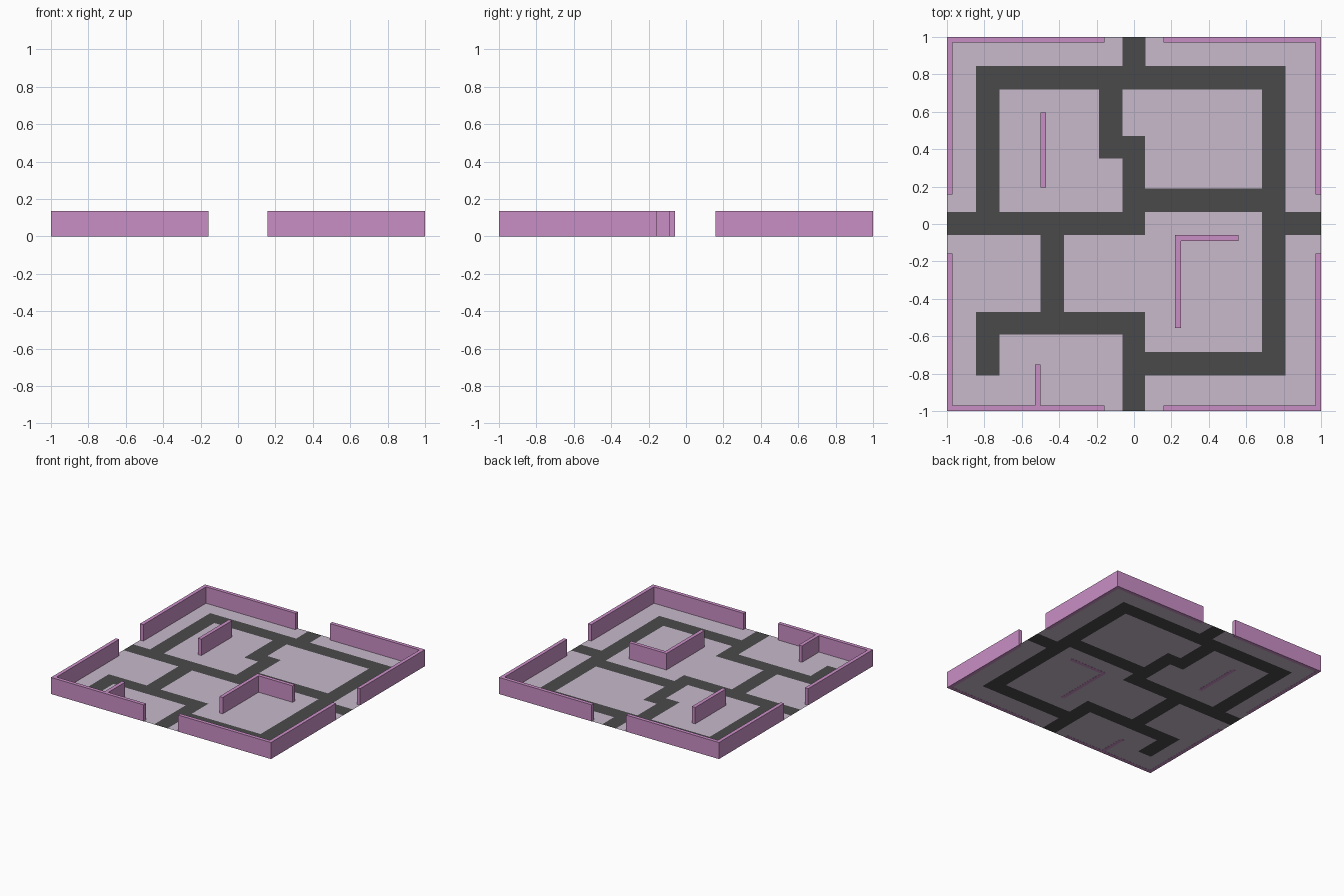
import bpy, bmesh

if "Cube" in bpy.data.objects:
    bpy.data.objects.remove(bpy.data.objects["Cube"])

H = 0.136    # wall height
T = 0.03     # wall thickness
FLOOR = 0.001


def material(name, rgb):
    m = bpy.data.materials.new(name)
    lin = [(c / 255 / 12.92) if c < 10 else ((c / 255 + 0.055) / 1.055) ** 2.4 for c in rgb]
    m.diffuse_color = (*lin, 1)
    m.use_nodes = True
    m.node_tree.nodes["Principled BSDF"].inputs["Base Color"].default_value = m.diffuse_color
    return m


GROUND = material("ground_mauve", (200, 186, 204))
PATH = material("path_dark", (74, 74, 74))
WALL = material("wall_pink", (202, 143, 198))


def finish(name, bm, mat):
    me = bpy.data.meshes.new(name)
    bm.to_mesh(me)
    bm.free()
    me.materials.append(mat)
    ob = bpy.data.objects.new(name, me)
    bpy.context.collection.objects.link(ob)
    return ob


def wall(name, outline):
    """Extrude a flat outline up to wall height."""
    bm = bmesh.new()
    face = bm.faces.new([bm.verts.new((x, y, 0)) for x, y in outline])
    top = bmesh.ops.extrude_face_region(bm, geom=[face])["geom"]
    bmesh.ops.translate(bm, vec=(0, 0, H), verts=[v for v in top if isinstance(v, bmesh.types.BMVert)])
    bmesh.ops.recalc_face_normals(bm, faces=bm.faces[:])
    return finish(name, bm, WALL)


def box(x0, x1, y0, y1):
    return [(x0, y0), (x1, y0), (x1, y1), (x0, y1)]


def ell(x, y, ex, ey, sx, sy):
    """L outline: corner (x, y), arm ends ex / ey, inward directions sx / sy."""
    return [(x, y), (ex, y), (ex, y + sy * T), (x + sx * T, y + sy * T), (x + sx * T, ey), (x, ey)]


# Four corner walls, leaving a gate in the middle of each side
for sx, side in ((-1, "left"), (1, "right")):
    for sy, end in ((-1, "front"), (1, "back")):
        wall(f"corner_wall_{end}_{side}", ell(sx, sy, sx * 0.157, sy * 0.157, -sx, -sy))

# Inner walls
wall("inner_wall_straight", box(-0.5, -0.47, 0.195, 0.595))
wall("inner_wall_angled", ell(0.22, -0.06, 0.56, -0.555, 1, -1))
wall("inner_wall_front_stub", box(-0.53, -0.5, -1 + T, -0.75))

# Dark path strips (x0, x1, y0, y1)
strips = [
    (-0.0625, 0.0625, 0.72, 1),             # back gate
    (-0.845, 0.81, 0.72, 0.845),            # back run
    (-0.845, -0.72, -0.06, 0.845),          # left run
    (-1, 0.06, -0.06, 0.065),               # left gate
    (0.685, 0.81, -0.81, 0.845),            # right run
    (0.06, 0.81, 0.065, 0.19),              # right link
    (0.685, 1, -0.06, 0.065),               # right gate
    (-0.0625, 0.06, -0.06, 0.47),           # centre run
    (-0.1875, -0.0625, 0.35, 0.72),         # jog
    (-0.5, -0.375, -0.47, -0.06),           # lower link
    (-0.845, 0.06, -0.59, -0.47),           # lower run
    (-0.845, -0.72, -0.81, -0.47),          # dead end
    (-0.0625, 0.06, -1, -0.47),             # front gate
    (0.06, 0.81, -0.81, -0.685),            # front run
]

# Floor split along all strip edges, each cell going to the path or the ground
xs = sorted({-1, 1} | {v for s in strips for v in s[:2]})
ys = sorted({-1, 1} | {v for s in strips for v in s[2:]})
parts = {True: bmesh.new(), False: bmesh.new()}
for x0, x1 in zip(xs, xs[1:]):
    for y0, y1 in zip(ys, ys[1:]):
        cx, cy = (x0 + x1) / 2, (y0 + y1) / 2
        bm = parts[any(a < cx < b and c < cy < d for a, b, c, d in strips)]
        bm.faces.new([bm.verts.new((x, y, FLOOR)) for x, y in box(x0, x1, y0, y1)])
for is_path, bm in parts.items():
    bmesh.ops.remove_doubles(bm, verts=bm.verts[:], dist=0.0001)
    bmesh.ops.dissolve_limit(bm, angle_limit=0.01, verts=bm.verts[:], edges=bm.edges[:])
    finish("path" if is_path else "ground", bm, PATH if is_path else GROUND)
